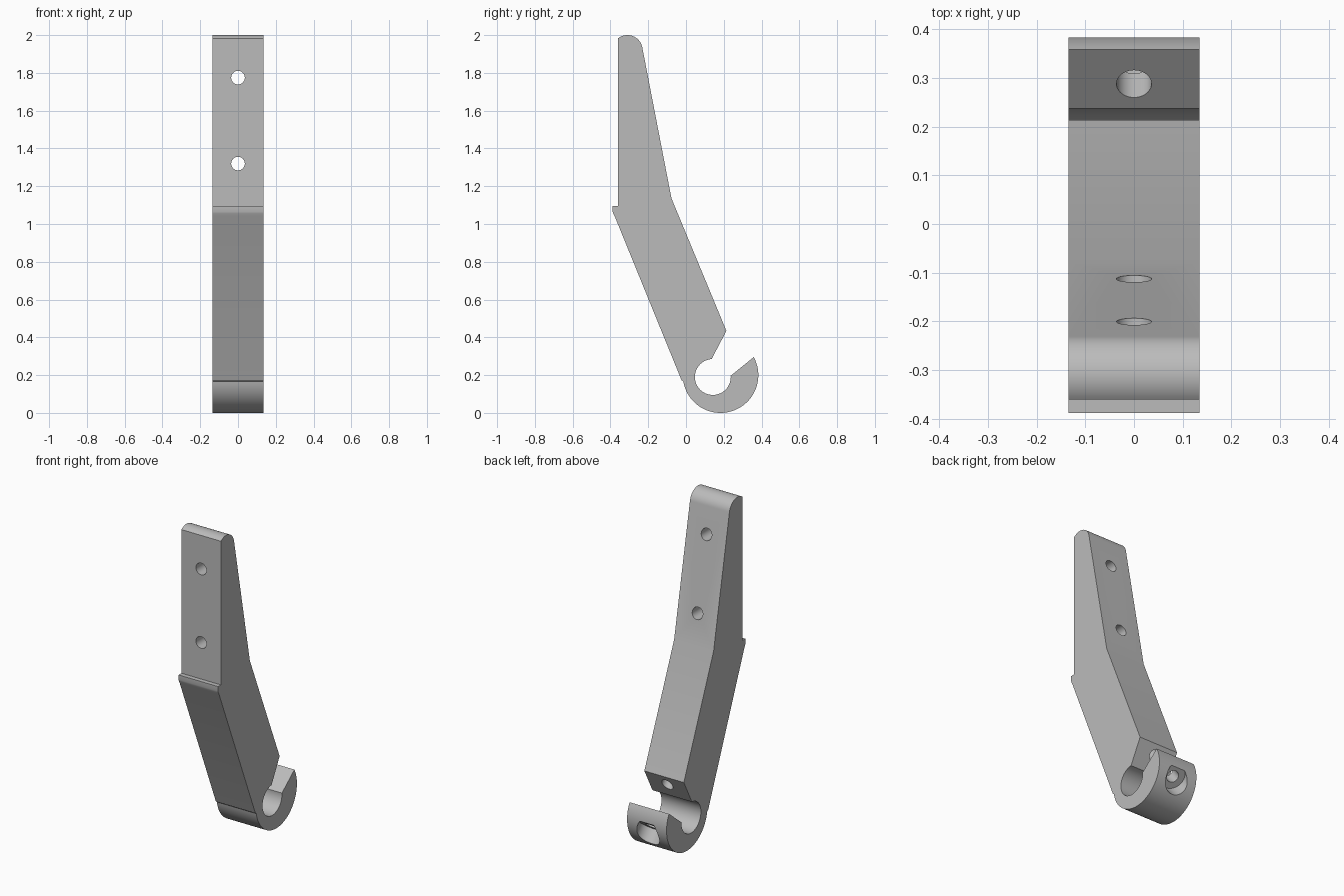
import bpy, bmesh
from math import cos, sin, radians
from mathutils import Vector

cube = bpy.data.objects.get("Cube")
if cube:
    bpy.data.objects.remove(cube, do_unlink=True)

HALF_WIDTH = 0.135

grey = bpy.data.materials.new("plain grey")
grey.use_nodes = True
grey.diffuse_color = (0.5, 0.5, 0.5, 1)
grey.node_tree.nodes["Principled BSDF"].inputs["Base Color"].default_value = (0.5, 0.5, 0.5, 1)


def arc(cy, cz, r, start, end, steps):
    """Points on a circle in the side plane, angles in degrees."""
    angles = [radians(start + (end - start) * i / steps) for i in range(steps + 1)]
    return [(cy + r * cos(a), cz + r * sin(a)) for a in angles]


def make_object(name, bm):
    bmesh.ops.recalc_face_normals(bm, faces=bm.faces)
    mesh = bpy.data.meshes.new(name)
    bm.to_mesh(mesh)
    bm.free()
    obj = bpy.data.objects.new(name, mesh)
    bpy.context.collection.objects.link(obj)
    mesh.materials.append(grey)
    return obj


def extrude_profile(name, points):
    bm = bmesh.new()
    face = bm.faces.new([bm.verts.new((-HALF_WIDTH, y, z)) for y, z in points])
    result = bmesh.ops.extrude_face_region(bm, geom=[face])
    verts = [v for v in result["geom"] if isinstance(v, bmesh.types.BMVert)]
    bmesh.ops.translate(bm, verts=verts, vec=(2 * HALF_WIDTH, 0, 0))
    return make_object(name, bm)


def drill(target, start, end, radius):
    """Cut a round hole between two points on the centre plane."""
    start, end = Vector(start), Vector(end)
    axis = end - start
    bm = bmesh.new()
    bmesh.ops.create_cone(bm, cap_ends=True, segments=48, radius1=radius,
                          radius2=radius, depth=axis.length)
    turn = axis.to_track_quat('Z', 'Y').to_matrix().to_4x4()
    bmesh.ops.transform(bm, matrix=turn, verts=bm.verts)
    bmesh.ops.translate(bm, verts=bm.verts, vec=(start + end) / 2)
    cutter = make_object("hole_cutter", bm)
    cutter.hide_render = True
    mod = target.modifiers.new("hole", 'BOOLEAN')
    mod.operation, mod.solver, mod.object = 'DIFFERENCE', 'EXACT', cutter
    bpy.context.view_layer.objects.active = target
    bpy.ops.object.modifier_apply(modifier=mod.name)
    bpy.data.objects.remove(cutter, do_unlink=True)


# Side profile: mounting arm, ledge, leaning shank and open hook
profile = [(-0.36, 1.094), (-0.388, 1.094)]
profile += [(-0.388, 1.065), (-0.385, 1.055), (-0.378, 1.042)]      # ledge lip
profile += [(-0.024, 0.174)]                                        # shank front
profile += arc(0.183, 0.2, 0.2, 190, 388.5, 56)                     # hook outside
profile += arc(0.142, 0.19, 0.095, 4, -266, 56)                     # hook bore
profile += [(0.214, 0.434), (-0.077, 1.136)]                        # shank back
profile += arc(-0.31, 1.92, 0.08, 11, 128.7, 24)                    # rounded top

bracket = extrude_profile("hook_bracket", profile)

# Two mounting holes through the arm
for z in (1.775, 1.32):
    drill(bracket, (0, -0.6, z), (0, 0.2, z), 0.036)

# Clamp screw: hole square to the hook tip, blind hole in shank, counterbore
seat = Vector((0, 0.288, 0.238))
down = Vector((0, 0.617, -0.787))
drill(bracket, seat - down * 0.4, seat + down * 0.3, 0.036)
drill(bracket, seat + down * 0.08, seat + down * 0.35, 0.075)

# Smooth the curved walls, keep the edges crisp
bpy.ops.object.select_all(action='DESELECT')
bracket.select_set(True)
bpy.context.view_layer.objects.active = bracket
bpy.ops.object.shade_smooth_by_angle(angle=radians(25))
